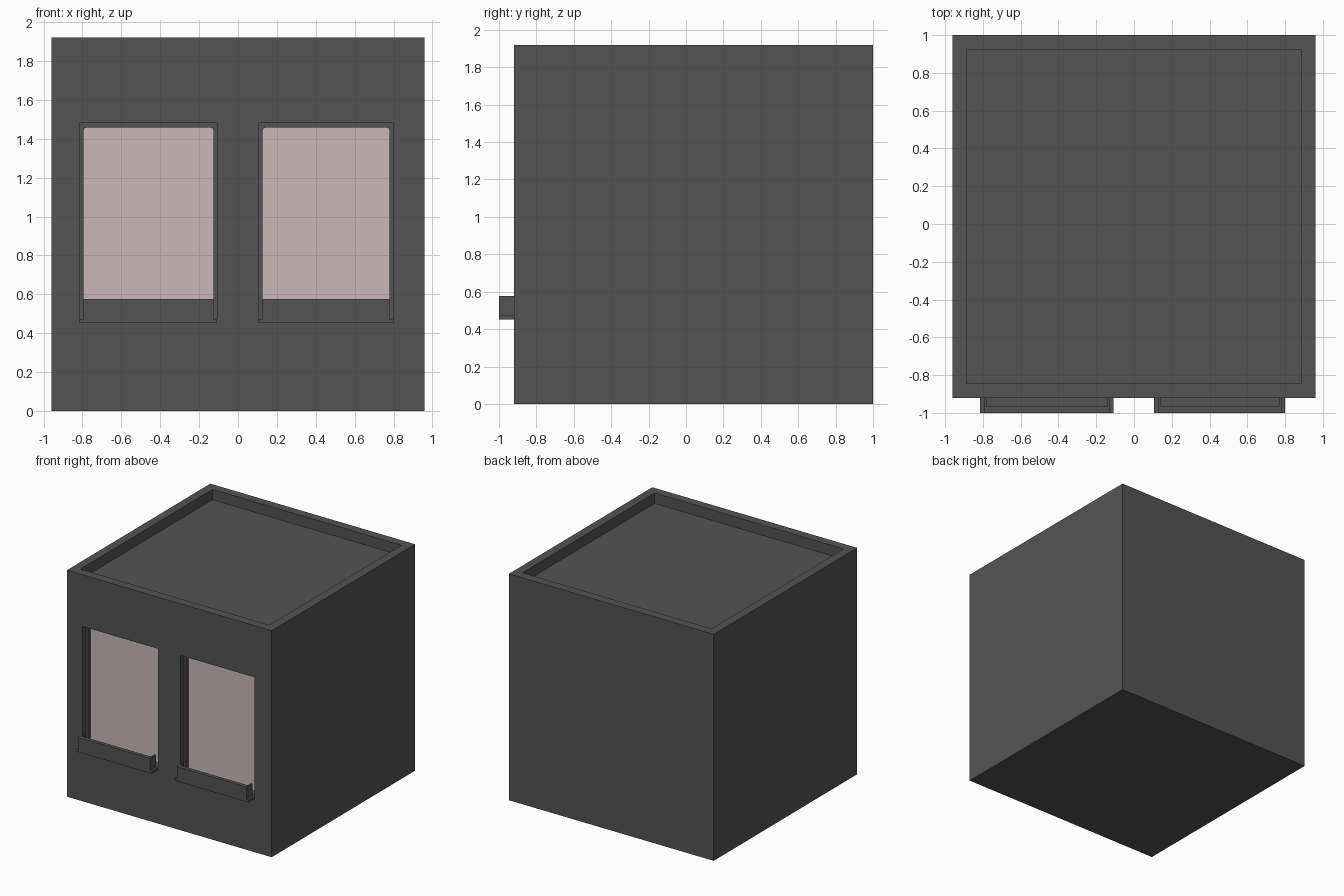
import bpy, bmesh
from mathutils import Vector

if "Cube" in bpy.data.objects:
    bpy.data.objects.remove(bpy.data.objects["Cube"])


def material(name, rgb):
    m = bpy.data.materials.new(name)
    m.diffuse_color = (*rgb, 1)
    m.use_nodes = True
    m.node_tree.nodes["Principled BSDF"].inputs["Base Color"].default_value = m.diffuse_color
    return m


GREY = material("dark_grey", (0.088, 0.088, 0.088))
PINK = material("pale_pink_glass", (0.59, 0.48, 0.48))


def box(name, x, y, z, mat, bevel=0):
    """Box from min/max ranges; bevel rounds the edges that run along y."""
    bm = bmesh.new()
    bmesh.ops.create_cube(bm, size=1)
    for v in bm.verts:
        v.co = Vector([r[0] if c < 0 else r[1] for c, r in zip(v.co, (x, y, z))])
    if bevel:
        edges = [e for e in bm.edges if abs(e.verts[0].co.y - e.verts[1].co.y) > 1e-4]
        bmesh.ops.bevel(bm, geom=edges, offset=bevel, segments=2, profile=0.5,
                        affect='EDGES')
    bmesh.ops.recalc_face_normals(bm, faces=bm.faces)
    me = bpy.data.meshes.new(name)
    bm.to_mesh(me)
    bm.free()
    me.materials.append(mat)
    ob = bpy.data.objects.new(name, me)
    bpy.context.collection.objects.link(ob)
    return ob


def cut(target, cutter):
    """Subtract the cutter, bake the result and delete the cutter."""
    cutter.hide_render = True
    mod = target.modifiers.new("cut", 'BOOLEAN')
    mod.operation = 'DIFFERENCE'
    mod.solver = 'EXACT'
    mod.object = cutter
    bpy.context.view_layer.objects.active = target
    bpy.ops.object.modifier_apply(modifier=mod.name)
    bpy.data.objects.remove(cutter)


FRONT, GLASS = -0.92, -0.84

# building block with a sunken roof behind a parapet
body = box("building_walls", (-0.96, 0.96), (FRONT, 1.0), (0, 1.92), GREY)
cut(body, box("roof_cutter", (-0.887, 0.885), (-0.845, 0.925), (1.832, 2.1), GREY))

for side, x0, x1 in (("left", -0.815, -0.108), ("right", 0.106, 0.799)):
    i0, i1 = x0 + 0.021, x1 - 0.019
    # stepped window opening: outer reveal, then the frame's inner edge
    cut(body, box("reveal_cutter", (x0, x1), (-1.1, FRONT + 0.045), (0.452, 1.482), GREY))
    cut(body, box("frame_cutter", (i0, i1), (-1.1, GLASS), (0.474, 1.459), GREY, 0.016))
    # glass
    box(side + "_window_glass", (i0, i1), (GLASS - 0.003, GLASS + 0.003),
        (0.474, 1.459), PINK, 0.016)
    # sill slab with an open box on top of it
    box(side + "_sill_slab", (x0, x1), (-1.0, FRONT + 0.045), (0.452, 0.474), GREY)
    box(side + "_sill_front", (i0, i1), (-1.0, -0.967), (0.474, 0.577), GREY)
    for end, a, b in (("a", i0, i0 + 0.012), ("b", i1 - 0.012, i1)):
        box(side + "_sill_end_" + end, (a, b), (-0.967, FRONT), (0.474, 0.577), GREY)
